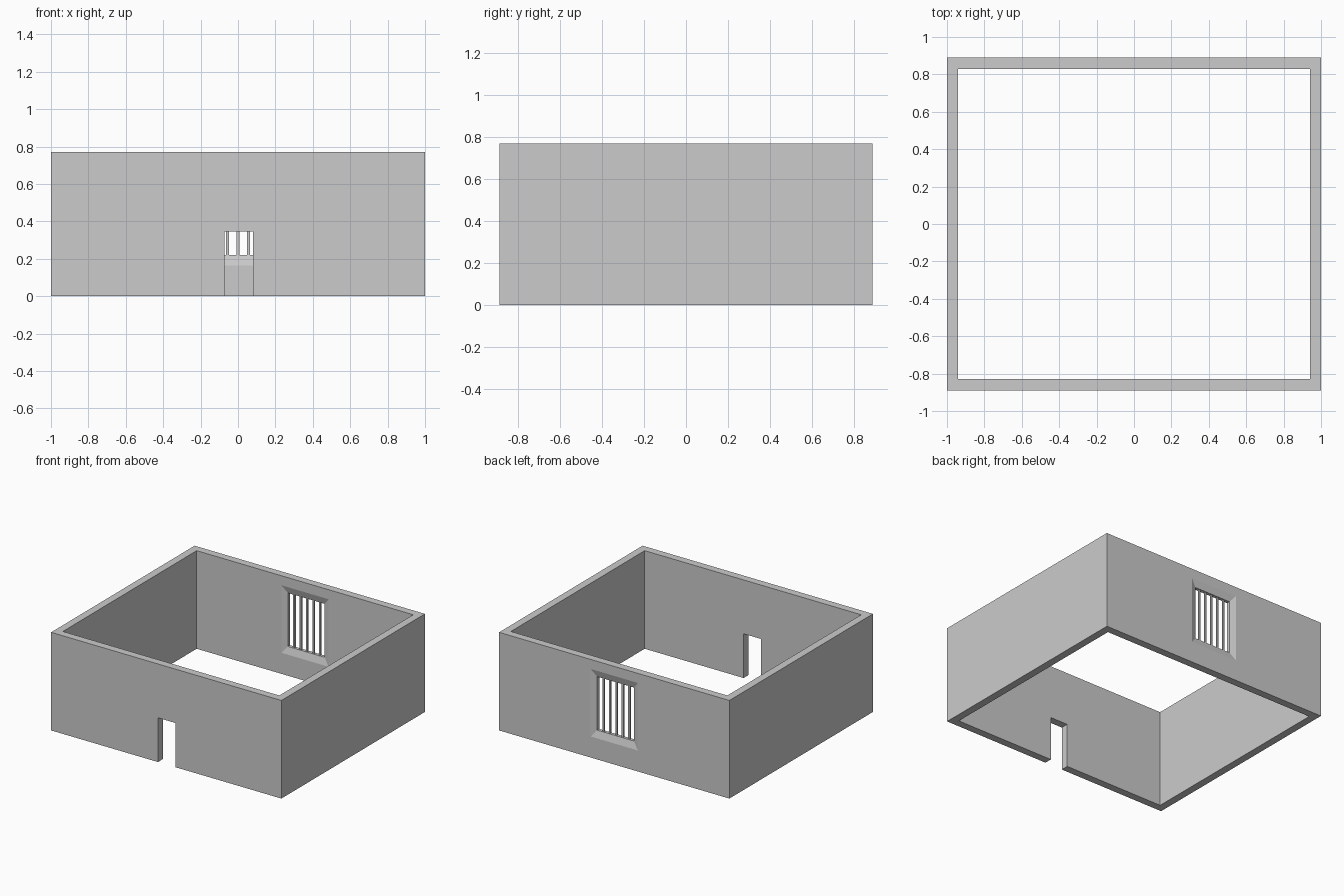
import bpy, bmesh

if "Cube" in bpy.data.objects:
    bpy.data.objects.remove(bpy.data.objects["Cube"])

HX, HY, H, T = 1.0, 0.89, 0.77, 0.06      # outer half sizes, height, wall thickness
WX, Z0, Z1 = 0.16, 0.22, 0.64             # window opening
MX, MZ, DEPTH = 0.045, 0.055, 0.017       # shallow splay around the window


def make_object(name, bm):
    bmesh.ops.recalc_face_normals(bm, faces=bm.faces)
    mesh = bpy.data.meshes.new(name)
    bm.to_mesh(mesh)
    bm.free()
    obj = bpy.data.objects.new(name, mesh)
    bpy.context.collection.objects.link(obj)
    return obj


def loft(name, loops, closed=False):
    """Skin four-point loops; cap the ends, or join last to first if closed."""
    bm = bmesh.new()
    rings = [[bm.verts.new(p) for p in loop] for loop in loops]
    pairs = list(zip(rings, rings[1:])) + ([(rings[-1], rings[0])] if closed else [])
    for a, b in pairs:
        for i in range(4):
            j = (i + 1) % 4
            bm.faces.new((a[i], a[j], b[j], b[i]))
    if not closed:
        bm.faces.new(rings[0])
        bm.faces.new(rings[-1])
    return make_object(name, bm)


def flat_rect(hx, hy, z):
    return [(-hx, -hy, z), (hx, -hy, z), (hx, hy, z), (-hx, hy, z)]


def upright_rect(x0, x1, y, z0, z1):
    return [(x0, y, z0), (x1, y, z0), (x1, y, z1), (x0, y, z1)]


def box(name, x0, x1, y0, y1, z0, z1):
    return loft(name, [upright_rect(x0, x1, y, z0, z1) for y in (y0, y1)])


def cut(target, cutter):
    mod = target.modifiers.new(cutter.name, 'BOOLEAN')
    mod.operation = 'DIFFERENCE'
    mod.solver = 'EXACT'
    mod.object = cutter
    cutter.hide_render = True
    cutter.hide_viewport = True
    cutter.display_type = 'WIRE'


# Four walls, open at top and bottom
walls = loft("room_walls", [
    flat_rect(HX, HY, 0), flat_rect(HX, HY, H),
    flat_rect(HX - T, HY - T, H), flat_rect(HX - T, HY - T, 0)], closed=True)

# Doorway in the front wall
cut(walls, box("doorway_cutter", -0.072, 0.081, -1.0, -0.7, -0.1, 0.347))

# Window in the back wall, splayed on both faces
yc = HY - T / 2
stations = []
for offset, k in ((-T / 2 - DEPTH / 2, 1.5), (-T / 2 + DEPTH, 0),
                  (T / 2 - DEPTH, 0), (T / 2 + DEPTH / 2, 1.5)):
    stations.append(upright_rect(-WX - k * MX, WX + k * MX, yc + offset,
                                 Z0 - k * MZ, Z1 + k * MZ))
cut(walls, loft("window_cutter", stations))

# Vertical window bars
R = 0.007
for i in range(5):
    x = (i - 2) * 0.056
    box(f"window_bar_{i + 1}", x - R, x + R, yc - R, yc + R, Z0 - 0.005, Z1 + 0.005)
